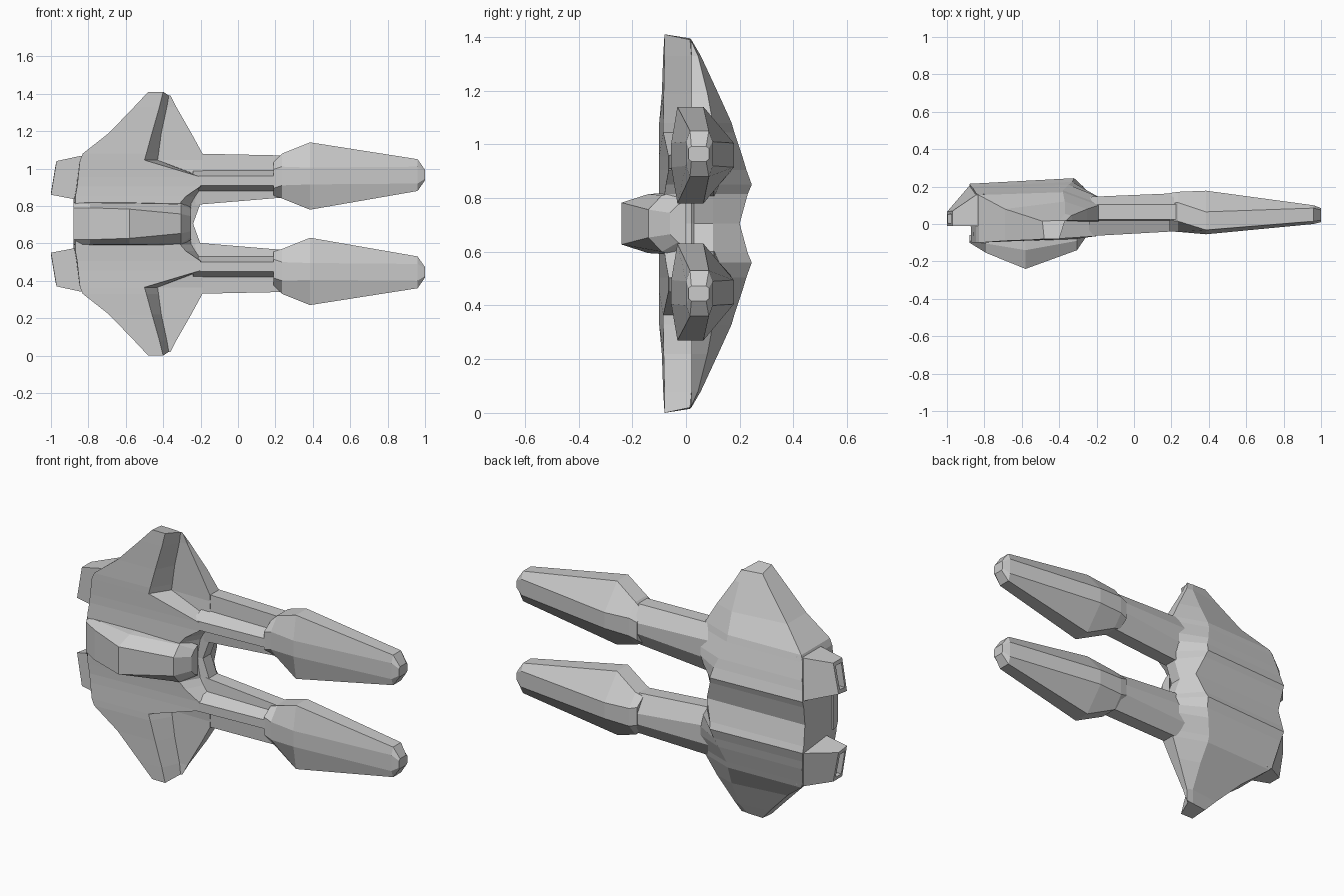
import bpy, bmesh

MID = 0.705  # height of the symmetry plane


def loft(name, rings, cap_start=True, cap_end=True, mirror=True):
    """Skin a list of equal-length rings; z is measured from the symmetry plane."""
    bm = bmesh.new()
    vs = [[bm.verts.new(p) for p in r] for r in rings]
    n = len(rings[0])
    for a, b in zip(vs, vs[1:]):
        for i in range(n):
            j = (i + 1) % n
            bm.faces.new((a[i], a[j], b[j], b[i]))
    if cap_start:
        bm.faces.new(vs[0][::-1])
    if cap_end:
        bm.faces.new(vs[-1])
    bmesh.ops.recalc_face_normals(bm, faces=bm.faces)
    me = bpy.data.meshes.new(name)
    bm.to_mesh(me)
    bm.free()
    ob = bpy.data.objects.new(name, me)
    ob.location.z = MID
    bpy.context.collection.objects.link(ob)
    if mirror:
        m = ob.modifiers.new("mirror", 'MIRROR')
        m.use_axis = (False, False, True)
    return ob


# Hull and wing: (x, y) outlines stacked outward from the symmetry plane
# order: front left, front right, step, tail front, tail back, back ridge, back left
hull = [
    (0.00, [(-.87, -.10), (-.31, -.08), (-.27, .02), (-.24, .03), (-.24, .10), (-.27, .20), (-.87, .18)]),
    (0.11, [(-.87, -.10), (-.31, -.08), (-.25, .02), (-.20, .03), (-.20, .10), (-.31, .23), (-.88, .205)]),
    (0.145, [(-.87, -.10), (-.28, -.075), (-.23, .02), (-.19, .03), (-.19, .12), (-.32, .245), (-.88, .215)]),
    (0.20, [(-.86, -.10), (-.20, -.065), (-.19, .02), (-.19, .03), (-.19, .145), (-.33, .225), (-.87, .20)]),
    (0.25, [(-.855, -.10), (-.20, -.065), (-.19, .01), (-.185, .02), (-.19, .145), (-.35, .21), (-.86, .19)]),
    (0.34, [(-.845, -.10), (-.50, -.085), (-.43, .02), (-.19, .02), (-.19, .11), (-.38, .18), (-.845, .165)]),
    (0.375, [(-.83, -.10), (-.49, -.085), (-.425, .02), (-.19, .02), (-.19, .10), (-.38, .17), (-.83, .155)]),
    (0.485, [(-.69, -.09), (-.46, -.083), (-.41, .02), (-.25, .02), (-.25, .08), (-.37, .12), (-.69, .08)]),
    (0.625, [(-.555, -.085), (-.42, -.08), (-.38, .02), (-.33, .02), (-.335, .045), (-.37, .055), (-.55, .035)]),
]
rings = [[(x, y, h) for x, y in o] for h, o in hull]
rings.append([(-.48, -.08, .705), (-.40, -.08, .705), (-.37, .015, .685), (-.36, .018, .685),
              (-.36, .02, .68), (-.40, .02, .685), (-.49, .015, .69)])
loft("hull_wing", rings, cap_start=False)


# Canopy: faceted blister on the front of the hull
def canopy_ring(x, base, mid, top, w_base, w_mid, w_top):
    half = [(base, w_base), (mid, w_mid), (top, w_top)]
    return [(x, y, h) for y, h in half] + [(x, y, -h) for y, h in reversed(half)]


loft("canopy", [
    canopy_ring(-.88, -.06, -.09, -.10, .115, .112, .085),
    canopy_ring(-.79, -.06, -.105, -.155, .115, .112, .085),
    canopy_ring(-.58, -.06, -.14, -.24, .115, .11, .078),
    canopy_ring(-.305, -.05, -.09, -.14, .115, .105, .052),
    canopy_ring(-.25, 0, -.03, -.06, .085, .07, .04)], mirror=False)


# Booms: arm with a raised strip along its front
def boom_ring(x, front, back, low, high):
    sec = [(front, .205), (front, .255), (.02, .285), (.025, high), (.105, high), (back, high - .08),
           (back, low + .09), (.105, low), (.025, low), (.02, .175)]
    return [(x, y, h) for y, h in sec]


loft("boom", [boom_ring(-.24, -.065, .145, .10, .375), boom_ring(.24, -.038, .165, .14, .365)])


# Pods: tapered octagons at the boom ends
def pod_ring(x, yf, ysf, ysb, yb, hc, flat, full):
    sec = [(yf, -flat), (yf, flat), (ysf, full), (ysb, full),
           (yb, flat), (yb, -flat), (ysb, -full), (ysf, -full)]
    return [(x, y, hc + h) for y, h in sec]


loft("pod", [
    pod_ring(.19, -.04, .02, .11, .165, .24, .05, .09),
    pod_ring(.235, -.042, .015, .115, .172, .255, .05, .12),
    pod_ring(.385, -.055, -.032, .065, .178, .255, .045, .18),
    pod_ring(.96, 0, .015, .085, .10, .26, .045, .085),
    pod_ring(1.0, .01, .02, .075, .085, .26, .02, .028)])

# Engines: tapered blocks with a recessed nozzle
loft("engine", [
    [(-.80, -.01, .12), (-.80, -.01, .365), (-.80, .16, .365), (-.80, .20, .145)],
    [(-.87, -.01, .13), (-.845, -.01, .362), (-.845, .155, .362), (-.88, .205, .148)],
    [(-1.0, -.01, .155), (-.97, -.01, .335), (-.97, .07, .335), (-1.0, .065, .165)],
    [(-.997, .005, .18), (-.975, .005, .315), (-.975, .055, .315), (-.997, .05, .185)],
    [(-.95, .005, .18), (-.93, .005, .315), (-.93, .055, .315), (-.95, .05, .185)]])
